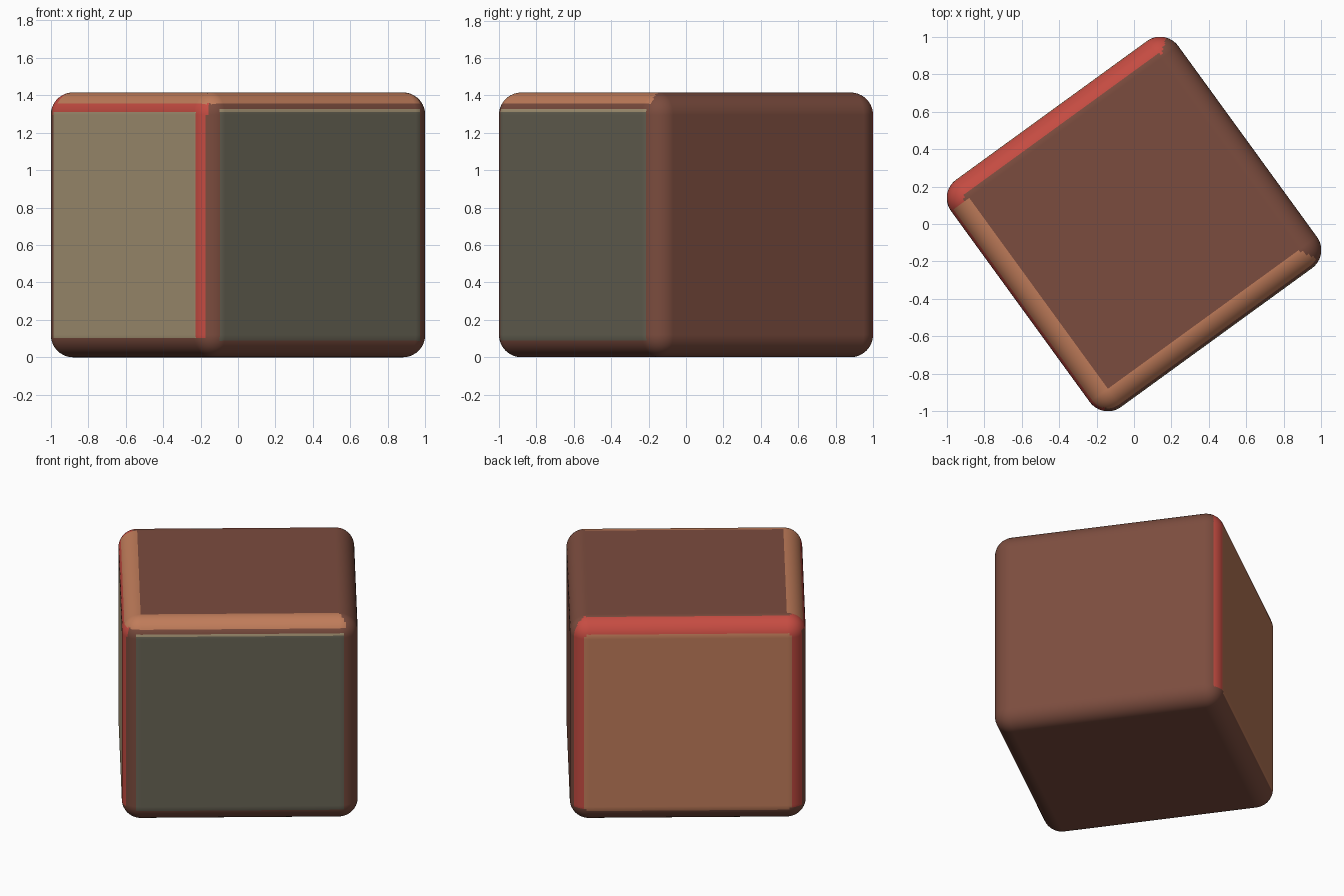
import bpy
import bmesh
import math
from mathutils import Matrix

if "Cube" in bpy.data.objects:
    bpy.data.objects.remove(bpy.data.objects["Cube"])

HALF, HEIGHT, RADIUS = 0.75, 1.415, 0.12


def srgb(r, g, b):
    def lin(c):
        c /= 255
        return c / 12.92 if c <= 0.04045 else ((c + 0.055) / 1.055) ** 2.4
    return (lin(r), lin(g), lin(b), 1.0)


COLOURS = {
    "brown": srgb(123, 76, 62),
    "tan": srgb(168, 150, 118),
    "slate": srgb(104, 100, 85),
    "orange": srgb(192, 124, 90),
    "red": srgb(198, 76, 66),
}
BROWN, TAN, SLATE, ORANGE, RED = range(5)


def paint(n):
    """Pick a colour from the direction a face points (before turning)."""
    x, y, z = n
    # rear-left side: orange panel in a red frame
    if y > 0.97:
        return ORANGE
    if y > 0.05 and -0.1 < z < 0.97 and y > 0.8 * abs(x):
        return RED
    if x < 0 and y > 0.05 and 0.3 < z < 0.97:
        return RED
    # front-left side: tan panel
    if x < -0.99:
        return TAN
    # front-right side: slate panel with a thin tan line on top
    if y < -0.95 and abs(x) < 0.25:
        if -0.22 < z < 0.12:
            return SLATE
        if 0.12 <= z < 0.22:
            return TAN
    # orange worn rims along the two front top edges
    if 0.5 < z < 0.9995:
        if x < -0.02 and y <= 0.05:
            return ORANGE
        if y < -0.02 and x < -0.55 * y:
            return ORANGE
    # red lines on the top and right of the tan panel
    if x < 0 and -x > abs(y) and z <= 0.5:
        if z > 0.05 and y < 0.3 * -x:
            return RED
        if y < -0.05 and x < -0.8 and z > -0.15:
            return RED
    return BROWN


# rounded block
bm = bmesh.new()
bmesh.ops.create_cube(bm, size=1)
bmesh.ops.scale(bm, vec=(2 * HALF, 2 * HALF, HEIGHT), verts=bm.verts)
bmesh.ops.bevel(bm, geom=list(bm.edges), offset=RADIUS, offset_type='OFFSET',
                segments=12, profile=0.5, affect='EDGES', clamp_overlap=True)
bm.normal_update()
for f in bm.faces:
    f.material_index = paint(f.normal)
    f.smooth = True

# turn the block and stand it on the ground
bmesh.ops.transform(bm, verts=bm.verts,
                    matrix=Matrix.Translation((0, 0, HEIGHT / 2)) @ Matrix.Rotation(math.radians(36), 4, 'Z'))

mesh = bpy.data.meshes.new("rounded_block")
bm.to_mesh(mesh)
bm.free()
for name, col in COLOURS.items():
    mat = bpy.data.materials.new(name)
    mat.diffuse_color = col
    mat.use_nodes = True
    mat.node_tree.nodes["Principled BSDF"].inputs["Base Color"].default_value = mat.diffuse_color
    mesh.materials.append(mat)
block = bpy.data.objects.new("rounded_block", mesh)
bpy.context.collection.objects.link(block)

# keep the flat sides flat while the rounding stays smooth
wn = block.modifiers.new("flat_sides", 'WEIGHTED_NORMAL')
wn.weight = 100
